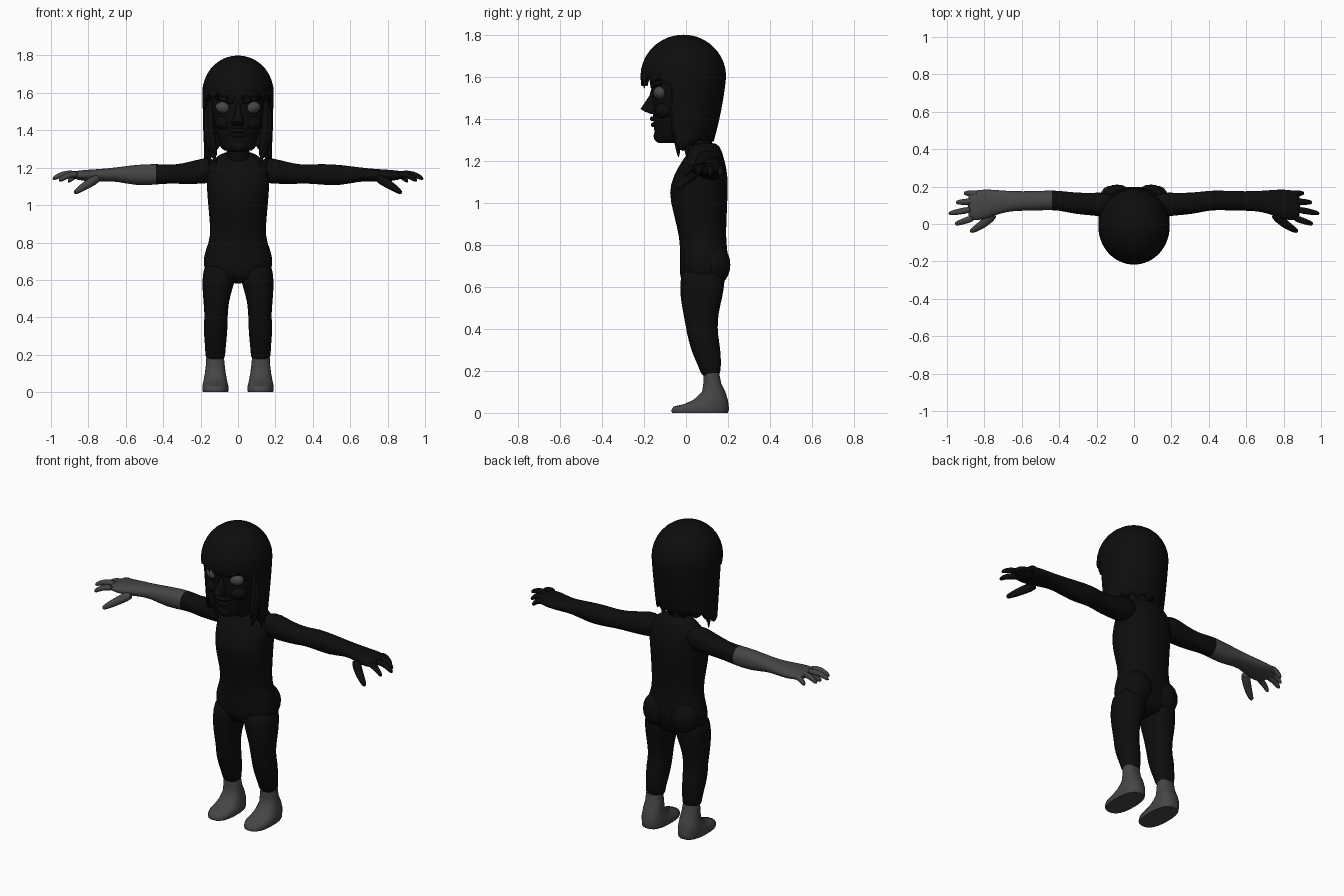
import bpy, bmesh, math
from mathutils import Vector

if "Cube" in bpy.data.objects:
    bpy.data.objects.remove(bpy.data.objects["Cube"])


def material(name, value):
    m = bpy.data.materials.new(name)
    m.use_nodes = True
    col = (value, value, value, 1)
    m.diffuse_color = col
    bsdf = m.node_tree.nodes["Principled BSDF"]
    bsdf.inputs["Base Color"].default_value = col
    bsdf.inputs["Roughness"].default_value = 0.9
    return m


BLACK = material("black", 0.004)
GREY = material("dark grey", 0.06)


def finish(name, bm, mats, subdiv=0, angle=60):
    bmesh.ops.recalc_face_normals(bm, faces=bm.faces)
    me = bpy.data.meshes.new(name)
    bm.to_mesh(me)
    bm.free()
    ob = bpy.data.objects.new(name, me)
    bpy.context.collection.objects.link(ob)
    for m in mats:
        me.materials.append(m)
    if subdiv:
        ob.modifiers.new("smooth", "SUBSURF").levels = subdiv
        ob.modifiers["smooth"].render_levels = subdiv
    bpy.ops.object.select_all(action="DESELECT")
    ob.select_set(True)
    bpy.context.view_layer.objects.active = ob
    bpy.ops.object.shade_smooth_by_angle(angle=math.radians(angle))
    return ob


def skin(bm, rings):
    """Bridge rings of points and cap both ends."""
    rows = [[bm.verts.new(p) for p in r] for r in rings]
    n = len(rows[0])
    for a, b in zip(rows, rows[1:]):
        for i in range(n):
            j = (i + 1) % n
            bm.faces.new((a[i], a[j], b[j], b[i]))
    bm.faces.new(rows[0])
    bm.faces.new(rows[-1])


def loft(name, rows, mats, axis="z", side=1, segs=20, power=0.9, subdiv=1, rule=None, angle=60):
    """Rows are (position, low a, high a, low b, high b) along an axis."""
    bm = bmesh.new()
    rings = []
    for pos, a0, a1, b0, b1 in rows:
        ring = []
        for i in range(segs):
            t = math.tau * (i + 0.5) / segs
            c, s = math.cos(t), math.sin(t)
            a = (a0 + a1) / 2 + (a1 - a0) / 2 * math.copysign(abs(c) ** power, c)
            b = (b0 + b1) / 2 + (b1 - b0) / 2 * math.copysign(abs(s) ** power, s)
            p = (a, b, pos) if axis == "z" else (pos, a, b)
            ring.append((p[0] * side, p[1], p[2]))
        rings.append(ring)
    skin(bm, rings)
    if rule:
        for f in bm.faces:
            f.material_index = rule(f.calc_center_median())
    return finish(name, bm, mats, subdiv, angle)


def tube(name, points, radii, mat, side=1, flat=1.0, segs=8):
    """Tapered tube through a few points."""
    pts = [Vector((x * side, y, z)) for x, y, z in points]
    rings = []
    for k, p in enumerate(pts):
        d = pts[min(k + 1, len(pts) - 1)] - pts[max(k - 1, 0)]
        q = d.to_track_quat("Z", "Y")
        rings.append([p + q @ Vector((radii[k] * math.cos(math.tau * i / segs),
                                      flat * radii[k] * math.sin(math.tau * i / segs), 0))
                      for i in range(segs)])
    bm = bmesh.new()
    skin(bm, rings)
    return finish(name, bm, [mat], 1)


def blob(name, loc, size, mat, tilt=0):
    bm = bmesh.new()
    bmesh.ops.create_uvsphere(bm, u_segments=20, v_segments=12, radius=1)
    ob = finish(name, bm, [mat])
    ob.location, ob.scale, ob.rotation_euler = loc, size, (0, tilt, 0)
    return ob


# Torso and neck
torso = [(.58, .1, .02, .15), (.62, .175, -.03, .18), (.7, .19, -.03, .2), (.76, .175, -.03, .2),
         (.83, .145, -.03, .19), (.95, .156, -.06, .195), (1.05, .165, -.085, .2),
         (1.13, .17, -.06, .2), (1.2, .17, -.02, .185), (1.25, .13, .02, .17), (1.29, .07, .02, .15)]
loft("torso", [(z, -w, w, f, b) for z, w, f, b in torso], [BLACK], segs=24)
loft("neck", [(1.2, -.07, .07, 0, .14), (1.3, -.06, .06, -.02, .12), (1.4, -.07, .07, -.04, .12)], [BLACK])

leg = [(.7, .01, .18, -.02, .19), (.62, .008, .191, -.03, .185), (.55, .03, .191, -.028, .175),
       (.48, .05, .185, -.015, .155), (.4, .055, .178, 0, .15), (.35, .055, .186, .01, .157),
       (.28, .06, .18, .03, .167), (.22, .068, .175, .06, .167), (.165, .066, .176, .076, .162)]
foot = [(0, .052, .188, -.068, .2), (.012, .05, .191, -.072, .205), (.03, .05, .191, -.06, .205),
        (.042, .053, .189, -.01, .203), (.062, .058, .185, .035, .2), (.1, .065, .178, .076, .188),
        (.14, .07, .173, .082, .168), (.19, .075, .17, .085, .158)]
arm = [(.08, .06, .15, 1.13, 1.23), (.16, .035, .172, 1.115, 1.258), (.22, .045, .167, 1.112, 1.243),
       (.3, .05, .168, 1.112, 1.222), (.37, .065, .175, 1.115, 1.215), (.43, .075, .182, 1.11, 1.222),
       (.54, .07, .176, 1.1, 1.218), (.65, .07, .176, 1.128, 1.202), (.72, .055, .182, 1.125, 1.195),
       (.8, .022, .188, 1.125, 1.19), (.86, .015, .18, 1.135, 1.185), (.89, .03, .165, 1.145, 1.175)]
# Finger base and tip, as (x, y, z)
fingers = {"little_finger": ((.83, .162, 1.165), (.91, .165, 1.12)),
           "ring_finger": ((.85, .122, 1.168), (.955, .115, 1.125)),
           "middle_finger": ((.86, .08, 1.168), (.995, .055, 1.135)),
           "index_finger": ((.85, .035, 1.165), (.96, -.002, 1.125))}

for side, word in ((1, "left"), (-1, "right")):
    hand_mat = BLACK if side > 0 else GREY
    loft(word + "_leg", leg, [BLACK], side=side)
    loft(word + "_foot", foot, [GREY], side=side, power=.8, subdiv=0, angle=50)
    blob(word + "_buttock", (side * .09, .135, .705), (.088, .076, .1), BLACK)
    # Only the right forearm and hand are bare
    loft(word + "_arm", arm, [BLACK, GREY], "x", side, 16,
         rule=lambda c: 1 if c.x < -.43 else 0)
    for name, (a, b) in fingers.items():
        mid = Vector(a).lerp(Vector(b), .6) + Vector((0, 0, .022))
        tube(f"{word}_{name}", [a, mid, b], [.021, .018, .012], hand_mat, side)
    tube(word + "_thumb", [(.74, .06, 1.15), (.8, .005, 1.115), (.845, -.025, 1.085), (.878, -.042, 1.062)],
         [.03, .026, .02, .012], hand_mat, side)

    # Eyes under heavy brows
    blob(word + "_eye", (side * .075, -.122, 1.522), (.046, .034, .033), GREY, side * -.1)
    tube(word + "_brow", [(.02, -.163, 1.545), (.07, -.155, 1.567), (.125, -.11, 1.572)],
         [.012, .015, .01], BLACK, side)
    blob(word + "_cheek", (side * .075, -.1, 1.44), (.05, .05, .04), BLACK)
    # Long front locks beside the face
    for k, (x, y, end) in enumerate(((.165, -.05, 1.21), (.15, -.055, 1.26), (.17, -.01, 1.2))):
        tube(f"{word}_lock_{k + 1}", [(x, y, 1.58), (x, y, 1.4), (x - .02, y + .01, 1.3), (x - .055 + .02 * k, y + .015, end)],
             [.022, .026, .022, .003], BLACK, side)

# Head, nose and mouth
head = [(1.283, .04, -.125, -.05), (1.295, .07, -.148, -.02), (1.33, .095, -.15, .05),
        (1.38, .115, -.157, .1), (1.45, .135, -.16, .14), (1.53, .147, -.162, .16), (1.6, .15, -.165, .16),
        (1.68, .13, -.14, .13), (1.74, .07, -.08, .08)]
loft("head", [(z, -w, w, f, b) for z, w, f, b in head], [BLACK], segs=24, power=1)
nose = [(1.555, .012, -.162), (1.51, .016, -.175), (1.47, .024, -.202), (1.447, .035, -.218),
        (1.435, .036, -.2), (1.422, .025, -.165)]
loft("nose", [(z, -w, w, f, -.12) for z, w, f in nose], [BLACK], segs=12, subdiv=0)
for name, z, w, f in (("upper_lip", 1.4, .055, -.174), ("lower_lip", 1.372, .045, -.17)):
    tube(name, [(-w - .02, -.125, z + .012), (-w / 2, f + .016, z), (0, f + .012, z), (w / 2, f + .016, z),
                (w + .02, -.125, z + .012)], [.004, .011, .013, .011, .004], BLACK)
blob("chin", (0, -.122, 1.318), (.045, .032, .034), BLACK)


# Hair: a dome whose hem is a short fringe in front and long elsewhere
def hair_hem(deg, i):
    jag = (0, .012, .03, .012)[i % 4]
    if deg < 74:
        return 1.555 + jag + .02 * math.sin(math.radians(deg * 2.4))
    return 1.23 + jag + .06 * min(1, (deg - 74) / 60)


def hair_point(ang, z):
    if z > 1.6:
        s, drop = math.sqrt(max(0, 1 - ((z - 1.6) / .2) ** 2)), 0
    else:
        s, drop = 1, 1.6 - z
    back = -math.cos(ang) < 0
    front_r = .205 - .1 * drop
    back_r = .203 - .1 * drop - .3 * drop * drop
    y = -.012 - math.cos(ang) * s * (front_r if not back is False else back_r)
    return (math.sin(ang) * s * (.191 - .03 * drop), y, z)


bm = bmesh.new()
SEGS, DOME, SKIRT = 64, 9, 8
top = bm.verts.new((0, -.012, 1.8))
columns = []
for i in range(SEGS):
    ang = math.tau * i / SEGS
    deg = abs((math.degrees(ang) + 180) % 360 - 180)
    hem = hair_hem(deg, i)
    heights = [1.6 + .2 * math.cos(math.pi / 2 * k / DOME) for k in range(1, DOME + 1)]
    heights += [1.6 + (hem - 1.6) * k / SKIRT for k in range(1, SKIRT + 1)]
    columns.append([bm.verts.new(hair_point(ang, z)) for z in heights])
for i in range(SEGS):
    a, b = columns[i], columns[(i + 1) % SEGS]
    bm.faces.new((top, a[0], b[0]))
    for k in range(len(a) - 1):
        bm.faces.new((a[k], a[k + 1], b[k + 1], b[k]))
hair = finish("hair", bm, [BLACK])
shell = hair.modifiers.new("thickness", "SOLIDIFY")
shell.thickness, shell.offset = .02, -1

# Loose pointed strands over the forehead
for k, x in enumerate((-.11, -.06, -.02, .03, .075, .115)):
    y = -.012 - .2 * math.sqrt(1 - (x / .19) ** 2)
    tube(f"fringe_strand_{k + 1}", [(x, y + .012, 1.65), (x, y + .008, 1.59), (x * .9, y + .012, 1.54 + .012 * (k % 3))],
         [.014, .013, .002], BLACK, flat=.6)
